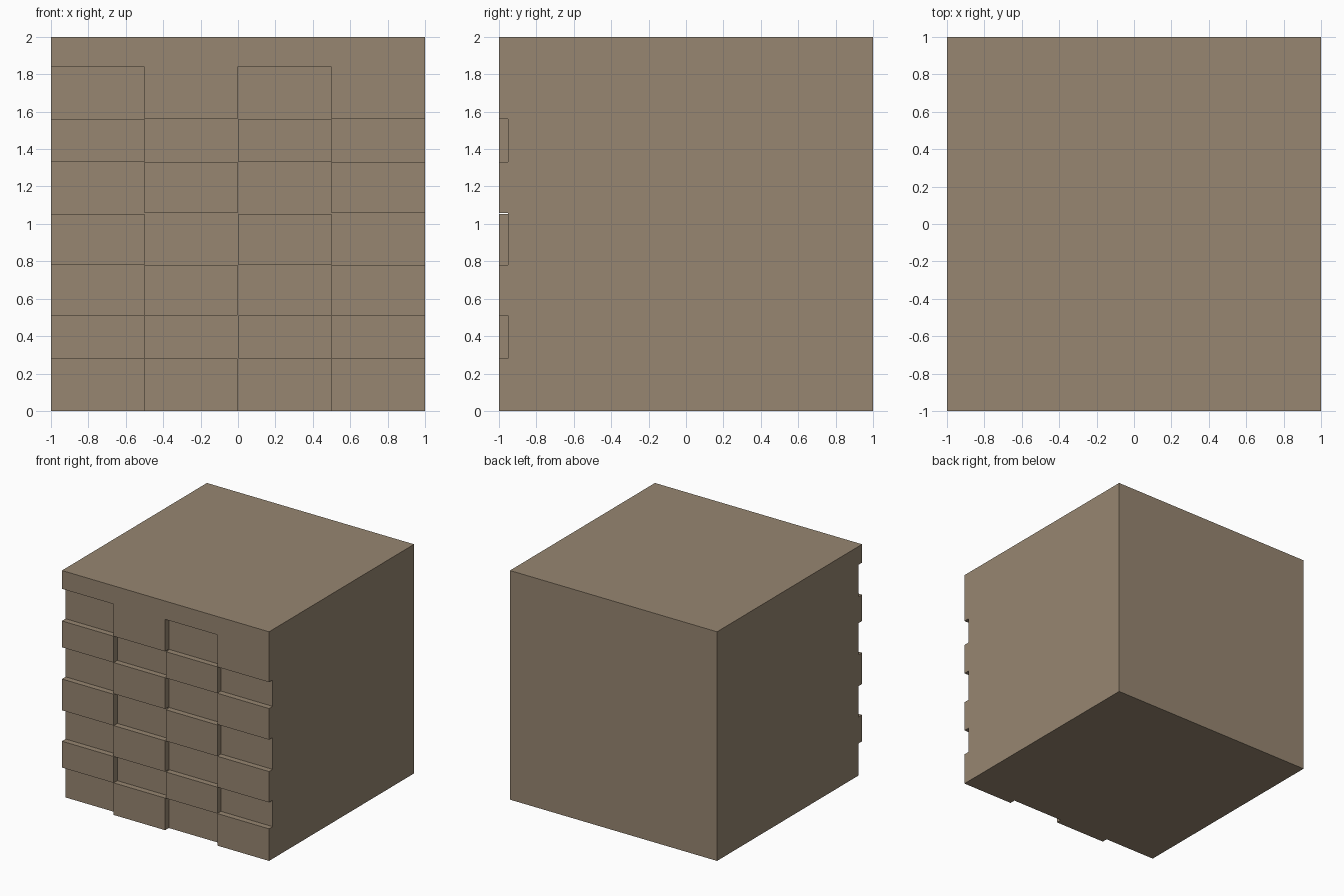
import bpy, bmesh

if "Cube" in bpy.data.objects:
    bpy.data.objects.remove(bpy.data.objects["Cube"])

FRONT, RECESS, BACK = -1.0, -0.95, 1.0

# Checkerboard of shallow recesses on the front: (x0, x1, z0, z1)
odd_rows = [(0.28, 0.51), (0.78, 1.058), (1.33, 1.56)]
even_rows = [(0.0, 0.28), (0.51, 0.78), (1.053, 1.33), (1.56, 1.84)]
recesses = []
for columns, rows in (([(-1, -0.5), (-0.003, 0.5)], even_rows),
                      ([(-0.5, 0.003), (0.5, 1)], odd_rows)):
    recesses += [c + r for c in columns for r in rows]

xs = sorted({v for r in recesses for v in r[:2]})
zs = sorted({v for r in recesses for v in r[2:]} | {0.0, 2.0})
nx, nz = len(xs) - 1, len(zs) - 1


def depth(i, k):
    """Front y of a cell; outside the block it is the back plane."""
    if not (0 <= i < nx and 0 <= k < nz):
        return BACK
    x, z = (xs[i] + xs[i + 1]) / 2, (zs[k] + zs[k + 1]) / 2
    inside = any(a < x < b and c < z < d for a, b, c, d in recesses)
    return RECESS if inside else FRONT


bm = bmesh.new()


def quad(*points):
    bm.faces.new([bm.verts.new(p) for p in points])


# Front panels, back plane and step walls of every cell
for i in range(nx):
    for k in range(nz):
        x0, x1, z0, z1 = xs[i], xs[i + 1], zs[k], zs[k + 1]
        y = depth(i, k)
        quad((x0, y, z0), (x1, y, z0), (x1, y, z1), (x0, y, z1))
        quad((x0, BACK, z0), (x0, BACK, z1), (x1, BACK, z1), (x1, BACK, z0))
        walls = [(1, 0, (x1, z0), (x1, z1)), (-1, 0, (x0, z1), (x0, z0)),
                 (0, 1, (x1, z1), (x0, z1)), (0, -1, (x0, z0), (x1, z0))]
        for di, dk, a, b in walls:
            levels = [v for v in (FRONT, RECESS, BACK)
                      if y <= v <= depth(i + di, k + dk)]
            for n, f in zip(levels, levels[1:]):
                quad((a[0], n, a[1]), (a[0], f, a[1]),
                     (b[0], f, b[1]), (b[0], n, b[1]))

# Weld and merge coplanar faces
bmesh.ops.remove_doubles(bm, verts=bm.verts, dist=1e-5)
bmesh.ops.dissolve_limit(bm, angle_limit=0.01, verts=bm.verts, edges=bm.edges)
mesh = bpy.data.meshes.new("brick_block")
bm.to_mesh(mesh)
bm.free()
block = bpy.data.objects.new("brick_block", mesh)
bpy.context.collection.objects.link(block)

# Brown clay colour
mat = bpy.data.materials.new("brown_clay")
mat.diffuse_color = (0.31, 0.24, 0.165, 1)
mat.use_nodes = True
mat.node_tree.nodes["Principled BSDF"].inputs["Base Color"].default_value = mat.diffuse_color
mesh.materials.append(mat)
